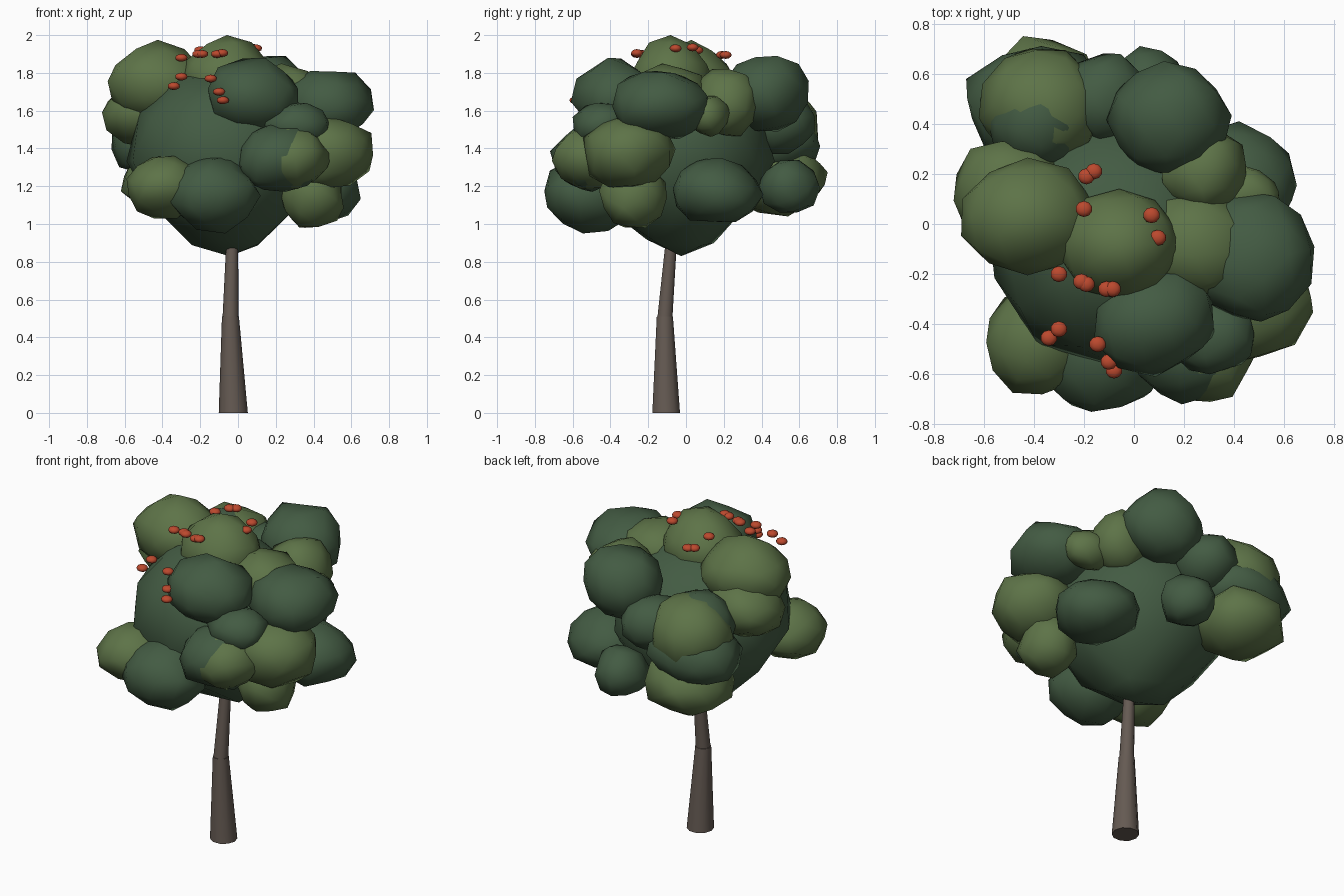
import bpy, bmesh, math, random
from mathutils import Vector, Euler

random.seed(11)


def material(name, rgb):
    m = bpy.data.materials.new(name)
    m.diffuse_color = (*rgb, 1)
    return m


DARK = material("dark leaf green", (0.056, 0.105, 0.056))
LIGHT = material("light leaf green", (0.110, 0.172, 0.064))
BARK = material("bark brown", (0.130, 0.103, 0.086))
RED = material("fruit red", (0.50, 0.066, 0.027))


def finish(bm, name, mat):
    me = bpy.data.meshes.new(name)
    for f in bm.faces:
        f.smooth = True
    bm.to_mesh(me)
    bm.free()
    me.materials.append(mat)
    ob = bpy.data.objects.new(name, me)
    bpy.context.collection.objects.link(ob)
    return ob


def blob(name, mat, centre, half, jitter=0.085, turn=True, peak=1.0):
    """Lumpy low-poly ball fitted exactly to centre +- half; peak > 1 points its top."""
    bm = bmesh.new()
    bmesh.ops.create_icosphere(bm, subdivisions=2, radius=1)
    rot = Euler([random.uniform(0, 6.28) if turn else 0 for _ in range(3)]).to_matrix()
    for v in bm.verts:
        v.co = rot @ v.co * (1 + random.uniform(-jitter, jitter))
    for i in range(3):
        lo = min(v.co[i] for v in bm.verts)
        hi = max(v.co[i] for v in bm.verts)
        for v in bm.verts:
            t = 2 * (v.co[i] - lo) / (hi - lo) - 1
            if i == 2 and t > 0:
                t = t ** peak
            v.co[i] = centre[i] + half[i] * t
    return finish(bm, name, mat)


# trunk: two tapering, slightly bent segments
def trunk_segment(name, a, ra, b, rb, sides=10):
    bm = bmesh.new()
    rings = []
    for c, r in ((a, ra), (b, rb)):
        rings.append([bm.verts.new(Vector(c) + Vector((r * math.cos(t), r * math.sin(t), 0)))
                      for t in (2 * math.pi * i / sides for i in range(sides))])
    for i in range(sides):
        j = (i + 1) % sides
        bm.faces.new((rings[0][i], rings[0][j], rings[1][j], rings[1][i]))
    bm.faces.new(rings[0][::-1])
    bm.faces.new(rings[1])
    ob = finish(bm, name, BARK)
    for p in ob.data.polygons:
        p.use_smooth = len(p.vertices) == 4


trunk_segment("lower_trunk", (-0.025, -0.105, 0), 0.077, (-0.04, -0.112, 0.51), 0.045)
trunk_segment("upper_trunk", (-0.04, -0.112, 0.50), 0.042, (-0.031, -0.08, 0.885), 0.032)

# crown core, narrowing to a blunt point above the trunk
core = blob("crown_core", DARK, (-0.08, -0.05, 1.33), (0.51, 0.52, 0.50), 0.04, turn=False)
for v in core.data.vertices:
    low = max(0, (1.28 - v.co.z) / 0.45)
    s = 1 - 0.38 * low
    v.co.x = -0.08 + (v.co.x + 0.08) * s + 0.03 * low
    v.co.y = -0.05 + (v.co.y + 0.05) * s + 0.03 * low

# dark leaf clusters
dark = [
    ((0.08, -0.39, 1.68), (0.24, 0.22, 0.20)),     # front top
    ((0.22, -0.52, 1.35), (0.22, 0.20, 0.18)),     # front middle
    ((0.31, -0.44, 1.52), (0.17, 0.16, 0.12)),     # front right small
    ((0.48, -0.13, 1.63), (0.24, 0.26, 0.18)),     # right top
    ((-0.13, -0.50, 1.155), (0.25, 0.25, 0.205)),  # front low
    ((0.42, 0.17, 1.18), (0.23, 0.24, 0.17)),      # right low
    ((0.06, 0.55, 1.20), (0.16, 0.16, 0.14)),      # back low
    ((0.14, 0.42, 1.69), (0.25, 0.23, 0.20)),      # back top
    ((-0.39, 0.46, 1.42), (0.28, 0.25, 0.17)),     # back left
    ((-0.375, 0.42, 1.555), (0.21, 0.20, 0.20)),   # back left cap
    ((-0.12, 0.50, 1.53), (0.18, 0.18, 0.16)),     # back middle
]
for c, h in dark:
    blob("dark_leaf_cluster", DARK, c, h)

# light leaf clusters
light = [
    ((0.48, -0.30, 1.38), (0.235, 0.245, 0.19)),   # right middle
    ((0.29, -0.51, 1.35), (0.21, 0.20, 0.165)),    # front right
    ((-0.38, -0.46, 1.195), (0.21, 0.22, 0.165)),  # front left low
    ((0.39, -0.28, 1.15), (0.17, 0.18, 0.17)),     # right low
    ((-0.50, 0.12, 1.58), (0.22, 0.21, 0.17)),     # left middle
    ((0.26, -0.09, 1.67), (0.24, 0.21, 0.18)),     # right of top
    ((0.28, 0.21, 1.64), (0.17, 0.17, 0.18)),      # back right
    ((0.43, 0.12, 1.57), (0.15, 0.12, 0.11)),      # back right small
    ((-0.365, 0.475, 1.51), (0.255, 0.225, 0.235)),  # back left
    ((-0.37, 0.50, 1.23), (0.25, 0.25, 0.19)),     # back left low
]
for c, h in light:
    blob("light_leaf_cluster", LIGHT, c, h)

# two light clusters with pointed tops: left top and crown top
blob("left_top_leaf_cluster", LIGHT, (-0.425, 0.03, 1.76), (0.265, 0.235, 0.215), 0.05, False, 1.4)
blob("crown_top_leaf_cluster", LIGHT, (-0.06, -0.08, 1.78), (0.23, 0.22, 0.22), 0.03, False, 1.5)

# small red fruit scattered on the top and front left
fruit = [
    (-0.19, 0.19, 1.895), (-0.16, 0.21, 1.895), (-0.20, 0.06, 1.92),
    (0.07, 0.035, 1.935), (0.095, -0.055, 1.93), (-0.30, -0.20, 1.88),
    (-0.21, -0.23, 1.90), (-0.19, -0.24, 1.90), (-0.11, -0.26, 1.90),
    (-0.085, -0.26, 1.905), (-0.30, -0.42, 1.78), (-0.34, -0.455, 1.73),
    (-0.145, -0.48, 1.77), (-0.10, -0.55, 1.70), (-0.08, -0.585, 1.655),
]
for c in fruit:
    blob("red_fruit", RED, c, (0.032, 0.032, 0.021), 0, turn=False)
